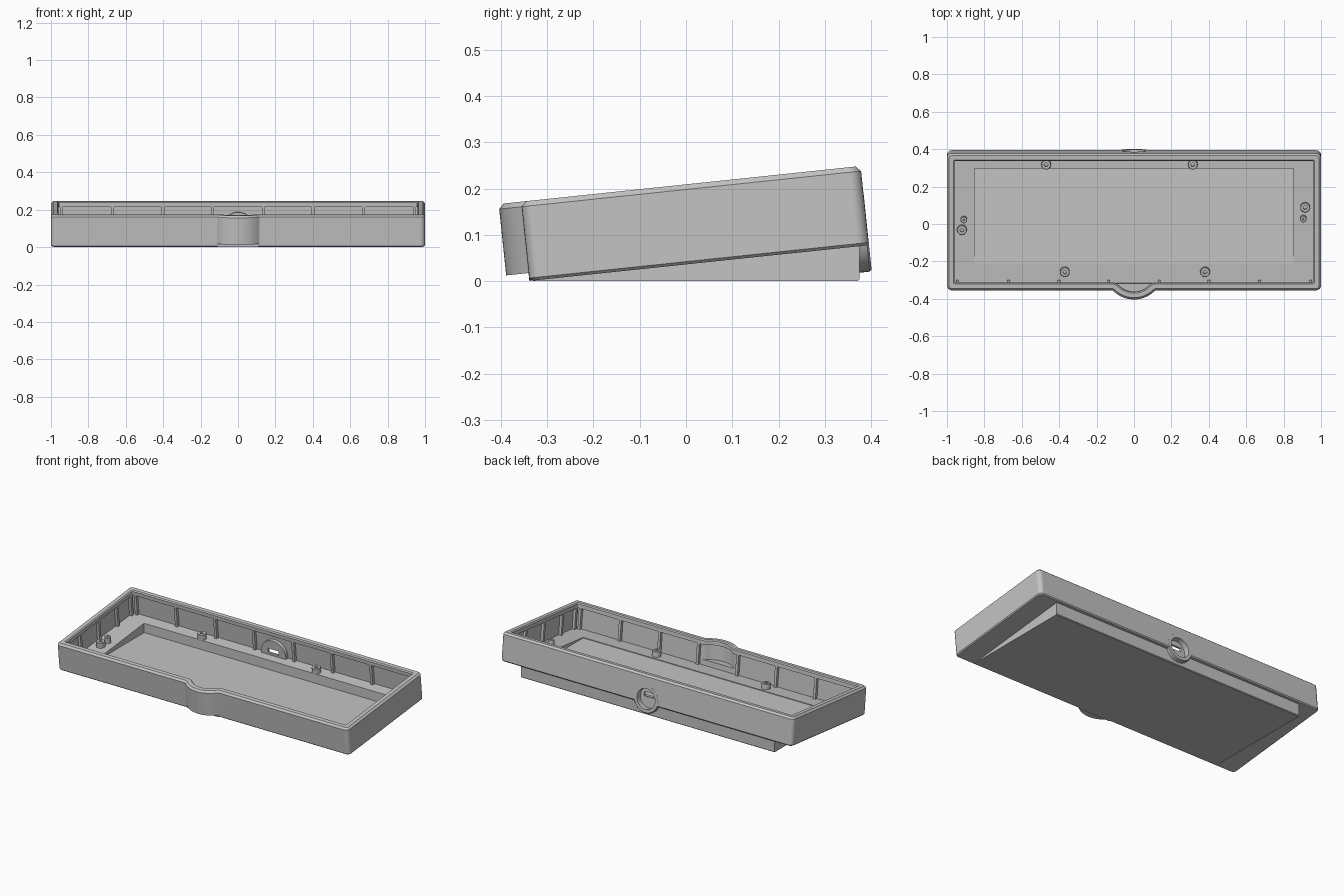
import bpy, bmesh, math
from mathutils import Matrix, Vector

cube = bpy.data.objects.get("Cube")
if cube:
    bpy.data.objects.remove(cube, do_unlink=True)

TILT = Matrix.Rotation(math.radians(6), 4, 'X')   # tray frame -> world
FLAT = Matrix.Identity(4)
FRONT, BACK = -0.336, 0.401                       # tray depth
BASE, FLOOR, LIP, TOP = 0.036, 0.052, 0.178, 0.208  # tray heights
LIP_INSET, WALL_INSET = 0.041, 0.024
BULGE, BULGE_Y = 0.157, -0.228                    # round bulge in the front wall

gray = bpy.data.materials.new("gray_plastic")
gray.use_nodes = True
gray.diffuse_color = (0.55, 0.55, 0.55, 1)
gray.node_tree.nodes["Principled BSDF"].inputs["Base Color"].default_value = gray.diffuse_color


def make(name, bm, matrix=TILT):
    bm.transform(matrix)
    bmesh.ops.recalc_face_normals(bm, faces=bm.faces)
    mesh = bpy.data.meshes.new(name)
    bm.to_mesh(mesh)
    bm.free()
    mesh.materials.append(gray)
    obj = bpy.data.objects.new(name, mesh)
    bpy.context.collection.objects.link(obj)
    return obj


def loft(bm, rings, closed=False):
    """Skin equal-sized rings; cap the ends, or join last to first."""
    loops = [[bm.verts.new(p) for p in ring] for ring in rings]
    n = len(loops[0])
    pairs = list(zip(loops, loops[1:]))
    if closed:
        pairs.append((loops[-1], loops[0]))
    for a, b in pairs:
        for i in range(n):
            j = (i + 1) % n
            bm.faces.new((a[i], a[j], b[j], b[i]))
    if not closed:
        bm.faces.new(loops[0])
        bm.faces.new(loops[-1])


def add_box(bm, low, high):
    low, high = Vector(low), Vector(high)
    size = high - low
    m = Matrix.Translation((low + high) / 2) @ Matrix.Diagonal((*size, 1))
    bmesh.ops.create_cube(bm, size=1, matrix=m)


def box(name, low, high, matrix=TILT):
    bm = bmesh.new()
    add_box(bm, low, high)
    return make(name, bm, matrix)


def circle(r, n=32):
    return [(r * math.cos(math.tau * i / n), r * math.sin(math.tau * i / n)) for i in range(n)]


def arc(cx, cy, r, start, end, n):
    angles = [math.radians(start + (end - start) * i / n) for i in range(n + 1)]
    return [(cx + r * math.cos(a), cy + r * math.sin(a)) for a in angles]


def outline(inset, height):
    """Rounded rectangle with a filleted round bulge in the front edge."""
    r = max(0.026 - inset, 0.006)
    x, lo, hi = 1 - inset - r, FRONT + inset + r, BACK - inset - r
    fillet = 0.01
    fy = FRONT - fillet
    fx = math.sqrt((BULGE + fillet) ** 2 - (fy - BULGE_Y) ** 2)
    a = math.degrees(math.atan2(BULGE_Y - fy, fx))
    pts = arc(-x, lo, r, 180, 270, 6)
    pts += arc(-fx, fy, fillet + inset, 90, a, 6)
    pts += arc(0, BULGE_Y, BULGE - inset, 180 + a, 360 - a, 20)[1:-1]
    pts += arc(fx, fy, fillet + inset, 180 - a, 90, 6)
    pts += arc(x, lo, r, 270, 360, 6)
    pts += arc(x, hi, r, 0, 90, 6)
    pts += arc(-x, hi, r, 90, 180, 6)
    return [(px, py, height) for px, py in pts]


def boolean(target, tool, operation):
    mod = target.modifiers.new("cut", 'BOOLEAN')
    mod.operation, mod.solver, mod.object = operation, 'EXACT', tool
    bpy.context.view_layer.update()
    graph = bpy.context.evaluated_depsgraph_get()
    mesh = bpy.data.meshes.new_from_object(target.evaluated_get(graph))
    target.modifiers.clear()
    target.data = mesh
    bpy.data.objects.remove(tool, do_unlink=True)


def smooth(obj):
    bpy.ops.object.select_all(action='DESELECT')
    obj.select_set(True)
    bpy.context.view_layer.objects.active = obj
    bpy.ops.object.shade_smooth_by_angle(angle=math.radians(30))
    mod = obj.modifiers.new("clean_shading", 'WEIGHTED_NORMAL')
    mod.keep_sharp = True


# Tray: outer wall, rim, overhanging lip, inner wall and floor
bm = bmesh.new()
loft(bm, [outline(0.006, BASE), outline(0, BASE + 0.006),
          outline(0, TOP - 0.011), outline(0.011, TOP),
          outline(LIP_INSET - 0.006, TOP), outline(LIP_INSET, TOP - 0.006),
          outline(LIP_INSET, LIP), outline(WALL_INSET, LIP),
          outline(WALL_INSET, FLOOR)])
tray = make("tray", bm)

# Raised pocket floor inside the bulge, and its raised underside
bm = bmesh.new()
segment = arc(0, BULGE_Y, 0.146, 215, 325, 16)
loft(bm, [[(x, y, z) for x, y in segment] for z in (FLOOR - 0.006, 0.085)])
boolean(tray, make("bulge_ledge", bm), 'UNION')
boolean(tray, box("underside_cutter", (-0.2, -0.45, 0), (0.2, FRONT - 0.0005, 0.053)), 'DIFFERENCE')

# Wedge foot under the tray, with a chamfered ground edge
bm = bmesh.new()
side = [(-0.333, 0.003), (-0.329, 0), (0.371, 0), (0.375, 0.004), (0.375, 0.083), (-0.333, 0.009)]
loft(bm, [[(x, y, z) for y, z in side] for x in (-0.868, 0.868)])
boolean(tray, make("wedge_foot", bm, FLAT), 'UNION')


# Round cable port through the back wall
def port_cylinder(name, rings):
    bm = bmesh.new()
    loft(bm, [[(x, depth, 0.064 + z) for x, z in circle(r, 48)] for r, depth in rings])
    return make(name, bm)


boolean(tray, port_cylinder("port_boss", [(0.085, 0.357), (0.085, 0.397), (0.081, 0.4013)]), 'UNION')

# Level recess in the sloping floor, port bore and plug slot
boolean(tray, box("recess_cutter", (-0.853, -0.21, 0.026), (0.853, 0.298, 0.11), FLAT), 'DIFFERENCE')
boolean(tray, port_cylinder("bore_cutter", [(0.062, 0.368), (0.062, 0.45)]), 'DIFFERENCE')
boolean(tray, box("slot_cutter", (-0.036, 0.33, 0.066), (0.036, 0.385, 0.092)), 'DIFFERENCE')
smooth(tray)

# Ribs that carry the lip along all four walls
bm = bmesh.new()
half, reach, root = 0.008, LIP_INSET, WALL_INSET - 0.006
for x in (-0.945, -0.67, -0.4, -0.135, 0.135, 0.4, 0.67, 0.945):
    for lo, hi in ((FRONT + root, FRONT + reach), (BACK - reach, BACK - root)):
        add_box(bm, (x - half, lo, FLOOR - 0.005), (x + half, hi, LIP + 0.004))
for y in (-0.283, -0.15, 0.03, 0.21, 0.347):
    for lo, hi in ((root - 1, reach - 1), (1 - reach, 1 - root)):
        add_box(bm, (lo, y - half, FLOOR - 0.005), (hi, y + half, LIP + 0.004))
make("wall_ribs", bm)


# Hollow screw posts and small pins on the floor
def post(name, x, y, radius, bore, height):
    top, low = FLOOR + height, FLOOR - 0.005
    rings = [(radius, low), (radius, top - 0.003), (radius - 0.003, top),
             (bore, top), (bore, low)]
    bm = bmesh.new()
    loft(bm, [[(x + px, y + py, z) for px, py in circle(r, 24)] for r, z in rings], closed=True)
    smooth(make(name, bm))


for i, (x, y) in enumerate([(-0.47, 0.327), (0.315, 0.327), (-0.37, -0.25),
                            (0.38, -0.25), (-0.92, -0.024), (0.915, 0.097)]):
    post(f"screw_post_{i + 1}", x, y, 0.026, 0.01, 0.034)
for name, x, y in (("right_pin", -0.91, 0.031), ("left_pin", 0.905, 0.036)):
    post(name, x, y, 0.018, 0.005, 0.04)
